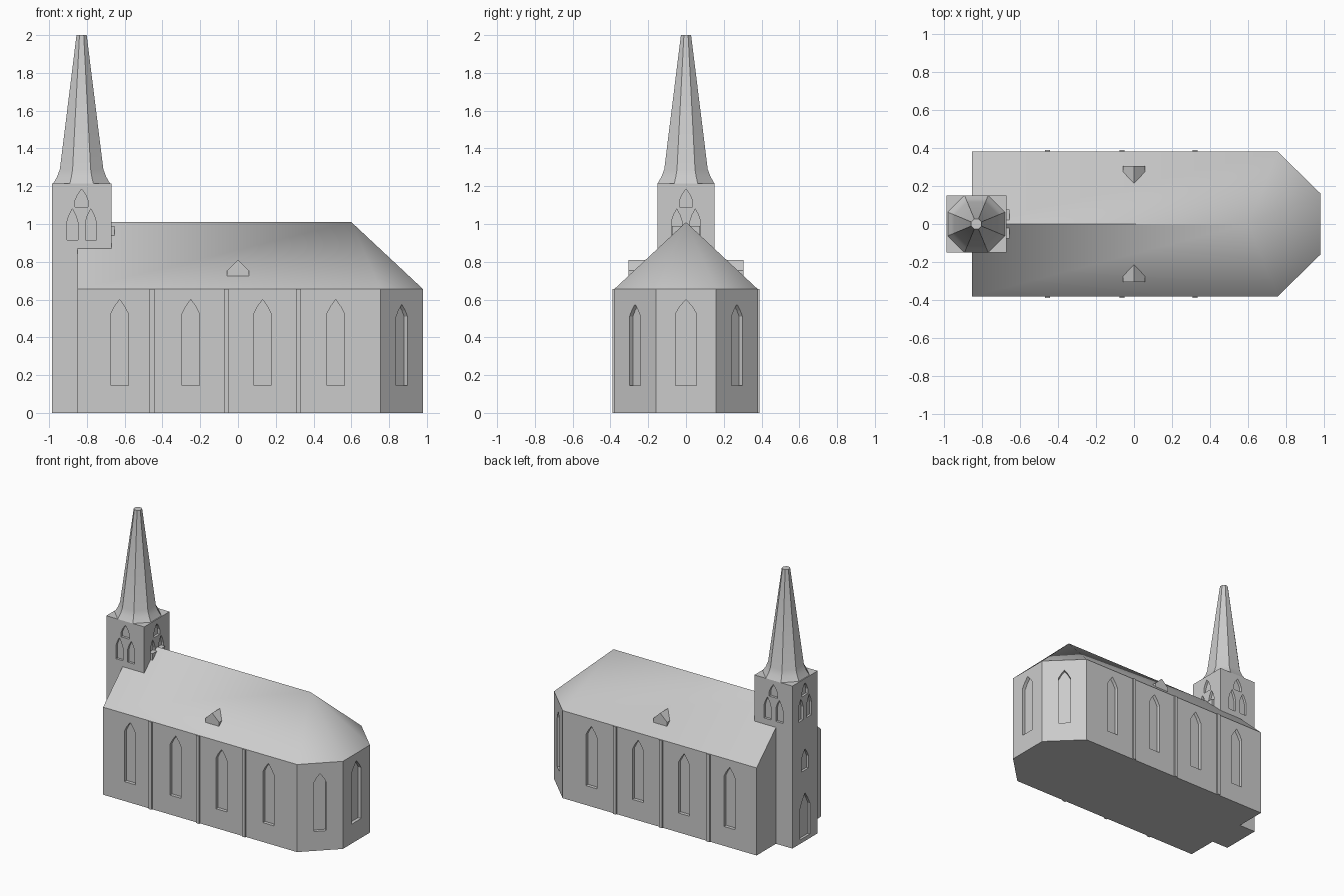
import bpy, bmesh, math
from mathutils import Matrix, Vector

if "Cube" in bpy.data.objects:
    bpy.data.objects.remove(bpy.data.objects["Cube"])

stone = bpy.data.materials.new("grey stone")
stone.diffuse_color = (0.6, 0.6, 0.6, 1)
stone.use_nodes = True
stone.node_tree.nodes["Principled BSDF"].inputs["Base Color"].default_value = stone.diffuse_color


def finish(name, bm, smooth=None):
    bmesh.ops.recalc_face_normals(bm, faces=bm.faces)
    me = bpy.data.meshes.new(name)
    bm.to_mesh(me)
    bm.free()
    me.materials.append(stone)
    ob = bpy.data.objects.new(name, me)
    bpy.context.collection.objects.link(ob)
    if smooth:
        bpy.ops.object.select_all(action='DESELECT')
        ob.select_set(True)
        bpy.context.view_layer.objects.active = ob
        bpy.ops.object.shade_smooth_by_angle(angle=math.radians(smooth))
    return ob


def loft(bm, rings):
    """Closed solid through rings of equal length."""
    vs = [[bm.verts.new(p) for p in r] for r in rings]
    n = len(vs[0])
    for a, b in zip(vs, vs[1:]):
        for i in range(n):
            j = (i + 1) % n
            bm.faces.new((a[i], a[j], b[j], b[i]))
    bm.faces.new(vs[0][::-1])
    bm.faces.new(vs[-1])


def box(bm, x0, x1, y0, y1, z0, z1):
    loft(bm, [[(x0, y0, z), (x1, y0, z), (x1, y1, z), (x0, y1, z)] for z in (z0, z1)])


def wall_prism(bm, cx, cy, angle, pts, n0, n1):
    """Extrude an (along wall, z) outline along the outward wall direction."""
    n = Vector((math.cos(angle), math.sin(angle), 0))
    u = Vector((-n.y, n.x, 0))
    c = Vector((cx, cy, 0))
    loft(bm, [[c + u * a + n * d + Vector((0, 0, z)) for a, z in pts] for d in (n0, n1)])


def lancet(w, z0, zs, z1, off=0, bulge=0.58):
    """Pointed window outline with half width w."""
    zm = (zs + z1) / 2
    half = [(w, z0), (w, zs), (w * bulge, zm)]
    return ([(off + a, z) for a, z in half] + [(off, z1)]
            + [(off - a, z) for a, z in half[::-1]])


def carve(ob, bm):
    cutter = finish("window_cutter", bm)
    cutter.hide_render = True
    mod = ob.modifiers.new("windows", 'BOOLEAN')
    mod.operation = 'DIFFERENCE'
    mod.solver = 'EXACT'
    mod.object = cutter
    bpy.context.view_layer.objects.active = ob
    bpy.ops.object.modifier_apply(modifier=mod.name)
    bpy.data.objects.remove(cutter)


S, N, E, W = -math.pi / 2, math.pi / 2, 0, math.pi
EAVE, RIDGE = 0.655, 1.01
plan = [(-.85, -.38), (.755, -.38), (.98, -.16), (.98, .16), (.755, .38), (-.85, .38)]

# nave walls with recessed pointed windows
bm = bmesh.new()
loft(bm, [[(x, y, z) for x, y in plan] for z in (0, EAVE)])
nave = finish("nave_walls", bm)
cut = bmesh.new()
big = lancet(.046, .145, .525, .6)
for side, ang in ((-1, S), (1, N)):
    for x in (-.627, -.25, .13, .517):
        wall_prism(cut, x, side * .38, ang, big, -.025, .03)
    wall_prism(cut, .8675, side * .27, side * math.radians(45.6),
               lancet(.042, .145, .51, .575), -.025, .03)
wall_prism(cut, .98, 0, E, lancet(.056, .145, .525, .6), -.025, .03)
carve(nave, cut)

# roof with gable at the tower end and three-sided hip over the apse
bm = bmesh.new()
e = [bm.verts.new((x, y, EAVE)) for x, y in plan]
rw, re = bm.verts.new((-.85, 0, RIDGE)), bm.verts.new((.6, 0, RIDGE))
for f in ((e[0], e[1], re, rw), (e[1], e[2], re), (e[2], e[3], re),
          (e[3], e[4], re), (e[4], e[5], rw, re), (e[5], e[0], rw), e[::-1]):
    bm.faces.new(f)
finish("roof", bm, 40)

# buttress strips
bm = bmesh.new()
for s in (-1, 1):
    for x in (-.455, -.062, .32):
        box(bm, x - .013, x + .013, *sorted((s * .37, s * .39)), 0, EAVE)
finish("buttresses", bm)

# dormers
bm = bmesh.new()
for ang in (S, N):
    wall_prism(bm, 0, 0, ang,
               [(-.057, .725), (.057, .725), (.057, .755), (0, .81), (-.057, .755)], .214, .305)
finish("dormers", bm)

# tower with belfry windows on all sides, west window and door
TX, TH, TW, TOP = -.828, .157, .15, 1.215
bm = bmesh.new()
box(bm, TX - TH, TX + TH, -TW, TW, 0, TOP)
tower = finish("tower", bm)
cut = bmesh.new()
for cx, cy, ang in ((TX, -TW, S), (TX, TW, N), (TX + TH, 0, E), (TX - TH, 0, W)):
    for off in (-.049, .049):
        wall_prism(cut, cx, cy, ang, lancet(.029, .915, 1.01, 1.08, off, .62), -.018, .03)
    wall_prism(cut, cx, cy, ang, lancet(.034, 1.09, 1.125, 1.185, 0, .62), -.018, .03)
wall_prism(cut, TX - TH, 0, W, lancet(.043, .53, .62, .69), -.018, .03)
wall_prism(cut, TX - TH, 0, W, lancet(.058, .03, .26, .36), -.018, .03)
carve(tower, cut)

# small blocks below the east belfry openings
bm = bmesh.new()
for y in (-.048, .048):
    box(bm, TX + TH - .02, -.655, y - .027, y + .027, .9, .99)
finish("belfry_blocks", bm)

# octagonal flared spire
bm = bmesh.new()
rings = []
for z, r in ((TOP, .15), (1.25, .13), (1.29, .115), (2.0, .027)):
    R = r / math.cos(math.pi / 8)
    rings.append([(TX + R * math.cos(math.pi / 8 + k * math.pi / 4),
                   R * math.sin(math.pi / 8 + k * math.pi / 4), z) for k in range(8)])
loft(bm, rings)
finish("spire", bm, 30)
